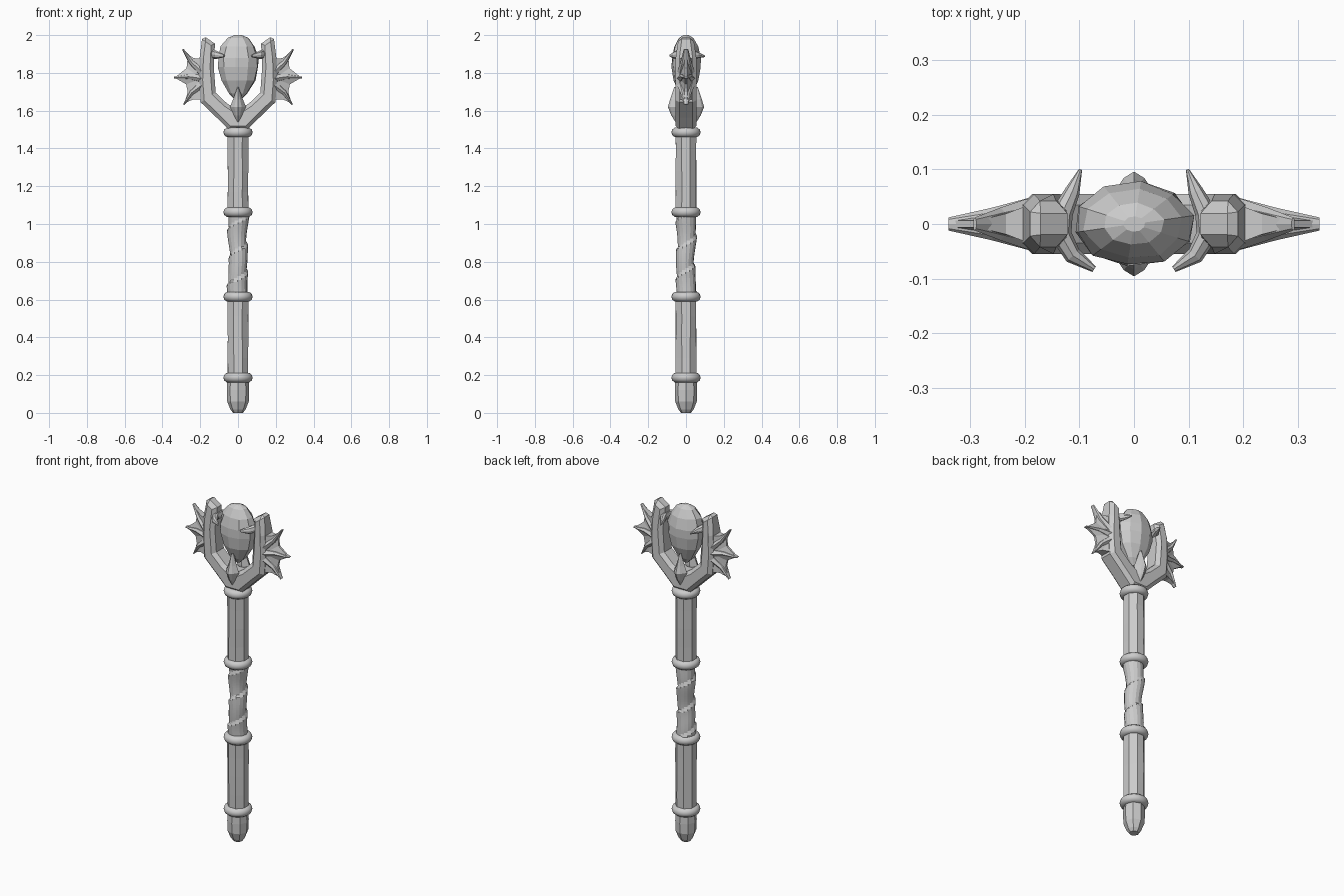
import bpy, bmesh, math, random
from mathutils import Vector

if "Cube" in bpy.data.objects:
    bpy.data.objects.remove(bpy.data.objects["Cube"])

random.seed(4)
stone = bpy.data.materials.new("grey stone")
stone.diffuse_color = (0.6, 0.6, 0.6, 1)
stone.use_nodes = True
stone.node_tree.nodes["Principled BSDF"].inputs["Base Color"].default_value = stone.diffuse_color


def finish(bm, name, smooth=False):
    bmesh.ops.recalc_face_normals(bm, faces=bm.faces)
    me = bpy.data.meshes.new(name)
    for f in bm.faces:
        f.smooth = smooth
    bm.to_mesh(me)
    bm.free()
    me.materials.append(stone)
    ob = bpy.data.objects.new(name, me)
    bpy.context.collection.objects.link(ob)
    return ob


def loft(name, rings, smooth=False):
    """Skin closed rings of points and cap both ends."""
    bm = bmesh.new()
    rows = [[bm.verts.new(p) for p in r] for r in rings]
    n = len(rows[0])
    for a, b in zip(rows, rows[1:]):
        for i in range(n):
            j = (i + 1) % n
            bm.faces.new((a[i], a[j], b[j], b[i]))
    bm.faces.new(rows[0])
    bm.faces.new(rows[-1])
    return finish(bm, name, smooth)


def lathe(name, profile, n, turn=0.0, sy=1.0, jitter=0.0):
    """Stack n-sided rings from (radius, z) pairs."""
    rings = []
    for r, z in profile:
        ring = []
        for i in range(n):
            a = 2 * math.pi * i / n + turn
            k = r * (1 + random.uniform(-jitter, jitter))
            ring.append((k * math.cos(a), k * math.sin(a) * sy, z))
        rings.append(ring)
    return loft(name, rings)


def horn(name, pts, radii, ref, n=8):
    """Sweep an ellipse along a path; radii are (along ref, across)."""
    pts = [Vector(p) for p in pts]
    ref = Vector(ref)
    rings = []
    for i, p in enumerate(pts):
        t = (pts[min(i + 1, len(pts) - 1)] - pts[max(i - 1, 0)]).normalized()
        side = t.cross(ref).normalized()
        a, b = radii[i]
        rings.append([p + ref * a * math.cos(2 * math.pi * k / n)
                      + side * b * math.sin(2 * math.pi * k / n) for k in range(n)])
    return loft(name, rings)


# Pommel and the two octagonal shaft lengths
lathe("pommel", [(0.026, 0.0), (0.04, 0.018), (0.057, 0.06), (0.059, 0.12), (0.056, 0.19)], 8)
for name, z0, z1 in (("lower_shaft", 0.18, 0.62), ("upper_shaft", 1.06, 1.5)):
    prof = [(0.059, z0 + (z1 - z0) * i / 4) for i in range(5)]
    lathe(name, prof, 8, math.pi / 8, jitter=0.02)

# Grip wrapped in a stepped spiral strap
rings = []
for i in range(45):
    z = 0.61 + 0.46 * i / 44
    ring = []
    for k in range(16):
        a = 2 * math.pi * k / 16
        wrap = (z / 0.15 - a / (2 * math.pi)) % 1.0
        r = 0.046 + 0.010 * wrap + 0.003 * math.cos((z - 0.84) * 13 + math.pi)
        ring.append((r * math.cos(a) + 0.003 * math.sin(z * 25),
                     r * math.sin(a) + 0.004 * math.cos(z * 20), z))
    rings.append(ring)
loft("wrapped_grip", rings)

# Rounded collars
for i, z in enumerate((0.187, 0.615, 1.063, 1.485)):
    bpy.ops.mesh.primitive_torus_add(major_segments=28, minor_segments=10,
                                     major_radius=0.051, minor_radius=0.0265,
                                     location=(0, 0, z))
    ob = bpy.context.object
    ob.name = f"collar_{i + 1}"
    ob.data.materials.append(stone)
    bpy.ops.object.shade_smooth()

# Forked head: half outline mirrored, given depth and chamfered
half = [(0.05, 1.50), (0.115, 1.565), (0.198, 1.645), (0.207, 1.76), (0.203, 1.88),
        (0.188, 2.0), (0.122, 1.955), (0.128, 1.83), (0.118, 1.695), (0.06, 1.64)]
outline = half + [(0, 1.60)] + [(-x, z) for x, z in reversed(half)]
bm = bmesh.new()
face = bm.faces.new([bm.verts.new((x, -0.055, z)) for x, z in outline])
ext = bmesh.ops.extrude_face_region(bm, geom=[face])
for v in ext["geom"]:
    if isinstance(v, bmesh.types.BMVert):
        v.co.y = 0.055
# Pinch the prong tips
for v in bm.verts:
    if v.co.z > 1.9:
        v.co.y *= 0.72
fork = finish(bm, "forked_head")
bev = fork.modifiers.new("chamfer", 'BEVEL')
bev.width = 0.02
bev.segments = 1
bev.limit_method = 'ANGLE'
bev.angle_limit = math.radians(60)

# Faceted egg-shaped gem
lathe("gem", [(0.012, 1.655), (0.05, 1.69), (0.092, 1.76), (0.109, 1.83), (0.109, 1.88),
              (0.092, 1.94), (0.055, 1.985), (0.02, 2.0)], 10, 0.2, 0.7, 0.04)

for s, side in ((1, "right"), (-1, "left")):
    # Web of the fin: wedge, thick at the root and thin at the rim
    web = [(0.19, 1.875), (0.235, 1.878), (0.288, 1.915), (0.268, 1.87), (0.272, 1.825),
           (0.335, 1.775), (0.275, 1.74), (0.266, 1.70), (0.283, 1.64), (0.235, 1.66),
           (0.19, 1.66)]
    bm = bmesh.new()
    layers = []
    for d in (-1, 1):
        layers.append([bm.verts.new((s * x, d * max(0.006, 0.036 - 0.38 * (x - 0.19)), z))
                       for x, z in web])
        hub = bm.verts.new((s * 0.19, d * 0.036, 1.77))
        for a, b in zip(layers[-1], layers[-1][1:]):
            bm.faces.new((hub, a, b))
    for a, b, c, d in zip(layers[0], layers[0][1:], layers[1][1:], layers[1]):
        bm.faces.new((a, b, c, d))
    finish(bm, side + "_fin_web")

    # Three tapering fin spines
    spines = (((0.185, 1.80), (0.245, 1.855), (0.292, 1.925)),
              ((0.185, 1.77), (0.26, 1.78), (0.34, 1.775)),
              ((0.185, 1.74), (0.245, 1.695), (0.287, 1.632)))
    for i, path in enumerate(spines):
        horn(f"{side}_fin_spine_{i + 1}", [(s * x, 0, z) for x, z in path],
             [(0.05, 0.028), (0.03, 0.016), (0.012, 0.004)], (0, 1, 0))

    # Curved claw hugging the gem
    claw = [(0.098, 0.1), (0.113, 0.06), (0.132, 0.02), (0.134, -0.02),
            (0.112, -0.058), (0.073, -0.083)]
    horn(side + "_claw", [(s * x, y, 1.888 + 0.012 * math.cos(y * 16)) for x, y in claw],
         [(0.004, 0.003), (0.018, 0.014), (0.026, 0.02), (0.026, 0.02),
          (0.021, 0.016), (0.007, 0.006)], (0, 0, 1))

# Pointed studs on the front and back of the fork
for d, side in ((-1, "front"), (1, "back")):
    levels = [(1.54, 0.006, 0.056), (1.575, 0.025, 0.078), (1.62, 0.042, 0.096),
              (1.66, 0.026, 0.084), (1.725, 0.003, 0.062)]
    loft(side + "_stud", [[(-w, d * 0.05, z), (-w * 0.45, d * (0.05 + (y - 0.05) * 0.75), z),
                           (0, d * y, z), (w * 0.45, d * (0.05 + (y - 0.05) * 0.75), z),
                           (w, d * 0.05, z), (0, d * 0.035, z)] for z, w, y in levels])
